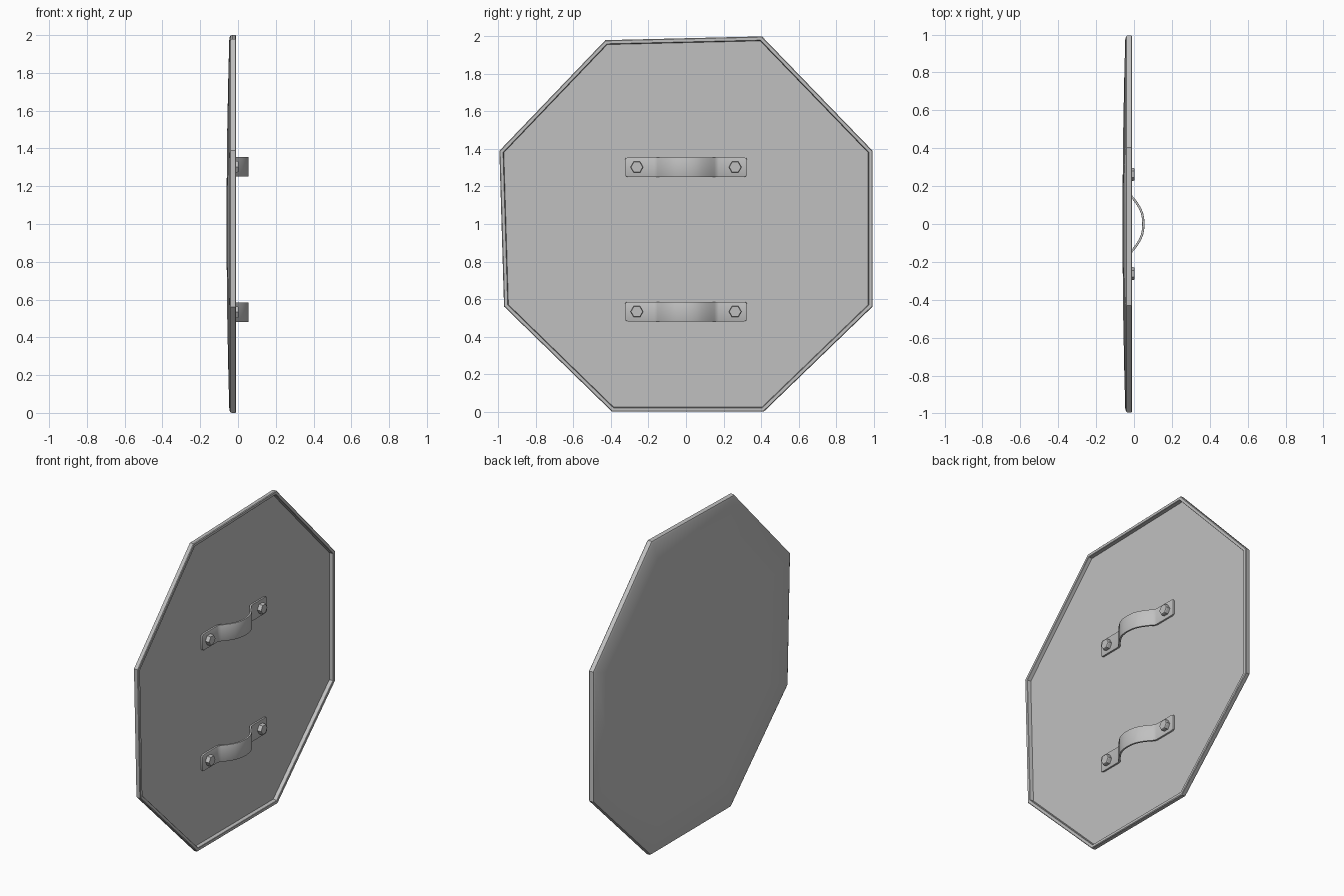
import bpy
import bmesh
from math import cos, sin, pi, radians
from mathutils import Vector

if "Cube" in bpy.data.objects:
    bpy.data.objects.remove(bpy.data.objects["Cube"], do_unlink=True)

GREY = (0.53, 0.53, 0.53, 1)
steel = bpy.data.materials.new("grey steel")
steel.diffuse_color = GREY
steel.use_nodes = True
steel.node_tree.nodes["Principled BSDF"].inputs["Base Color"].default_value = GREY

FLOOR = -0.035


def loft(name, rings, bevel=0.0):
    """Skin a list of equal rings, cap both ends, optionally soften edges."""
    bm = bmesh.new()
    rows = [[bm.verts.new(p) for p in ring] for ring in rings]
    n = len(rows[0])
    for a, b in zip(rows, rows[1:]):
        for i in range(n):
            j = (i + 1) % n
            bm.faces.new((a[i], a[j], b[j], b[i]))
    bm.faces.new(rows[0])
    bm.faces.new(rows[-1])
    bmesh.ops.recalc_face_normals(bm, faces=bm.faces[:])
    if bevel:
        sharp = [e for e in bm.edges if e.calc_face_angle(0) > radians(50)]
        bmesh.ops.bevel(bm, geom=sharp, offset=bevel, segments=2,
                        profile=0.5, affect='EDGES', clamp_overlap=True)
    mesh = bpy.data.meshes.new(name)
    bm.to_mesh(mesh)
    bm.free()
    mesh.polygons.foreach_set("use_smooth", [True] * len(mesh.polygons))
    mesh.set_sharp_from_angle(angle=radians(32))
    mesh.materials.append(steel)
    obj = bpy.data.objects.new(name, mesh)
    bpy.context.collection.objects.link(obj)
    return obj


# Shield plate: slightly uneven octagon with a raised rim and a shallow domed face
OUTLINE = [(-0.43, 1.98), (0.405, 2.0), (0.995, 1.39), (0.995, 0.56),
           (0.415, 0.0), (-0.395, 0.0), (-0.97, 0.56), (-0.995, 1.39)]
PROFILE = [(0.976, FLOOR), (0.978, -0.012), (0.98, -0.01), (0.996, -0.01),
           (1.0, -0.014), (1.0, -0.032), (0.997, -0.04), (0.985, -0.046),
           (0.8, -0.051), (0.5, -0.057), (0.2, -0.06)]
loft("shield_plate", [[(x, y * s, 1 + (z - 1) * s) for y, z in OUTLINE]
                      for s, x in PROFILE])

# Handle strap: (y, x, half width) for one half, mirrored across the middle
HALF = [(0.325, -0.029, 0.04), (0.321, -0.029, 0.048), (0.31, -0.029, 0.0525),
        (0.175, -0.029, 0.0525), (0.16, -0.025, 0.0525), (0.148, -0.016, 0.0525),
        (0.13, 0.0, 0.0525), (0.105, 0.018, 0.0525), (0.08, 0.033, 0.0525),
        (0.055, 0.043, 0.0525), (0.028, 0.048, 0.0525)]
PATH = [(-y, x, w) for y, x, w in HALF] + [(0, 0.0495, 0.0525)] + HALF[::-1]
THICK = 0.006


def strap_rings(zc):
    rings = []
    for i, (y, x, w) in enumerate(PATH):
        a, b = PATH[max(i - 1, 0)], PATH[min(i + 1, len(PATH) - 1)]
        normal = Vector((b[0] - a[0], a[1] - b[1])).normalized() * THICK
        rings.append([(x + s * normal.x, y + s * normal.y, zc + t * w)
                      for s, t in ((1, 1), (1, -1), (-1, -1), (-1, 1))])
    return rings


# Hexagonal bolt head with a softened top edge
def bolt_rings(yc, zc):
    return [[(x, yc + r * cos(k * pi / 3), zc + r * sin(k * pi / 3))
             for k in range(6)]
            for x, r in ((FLOOR + 0.008, 0.034), (-0.002, 0.034), (0.002, 0.031))]


for level, zc in (("upper", 1.303), ("lower", 0.533)):
    loft(level + "_handle", strap_rings(zc), bevel=0.002)
    for side, yc in (("front", -0.262), ("back", 0.262)):
        loft(f"{level}_{side}_bolt", bolt_rings(yc, zc))
